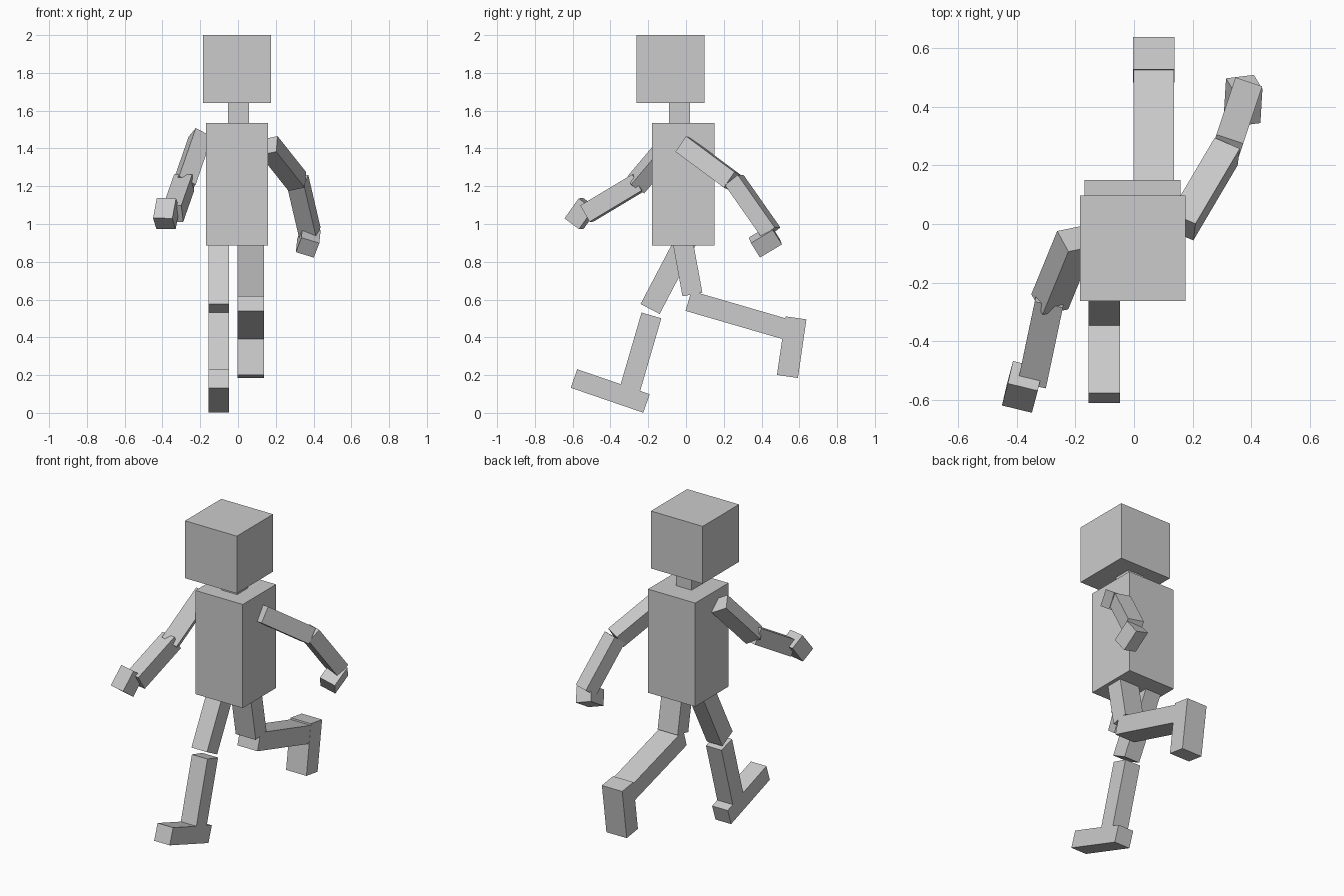
import bpy
from mathutils import Vector, Matrix

cube = bpy.data.objects.get("Cube")
if cube:
    bpy.data.objects.remove(cube, do_unlink=True)

grey = bpy.data.materials.new("light_grey")
grey.use_nodes = True
grey.diffuse_color = (0.6, 0.6, 0.6, 1)
grey.node_tree.nodes["Principled BSDF"].inputs["Base Color"].default_value = grey.diffuse_color


def beam(name, start, end, width, depth, side=(1, 0, 0)):
    """Box running from start to end, its width lying along the side direction."""
    start, end = Vector(start), Vector(end)
    axis = (end - start).normalized()
    side = Vector(side)
    side = (side - axis * side.dot(axis)).normalized()
    turn = Matrix((side, axis.cross(side), axis)).transposed().to_4x4()
    bpy.ops.mesh.primitive_cube_add(size=1)
    obj = bpy.context.object
    obj.name = name
    obj.data.materials.append(grey)
    obj.data.transform(Matrix.Diagonal((width, depth, (end - start).length, 1)))
    obj.matrix_world = Matrix.Translation((start + end) / 2) @ turn
    return obj


def leg_part(name, x, start, end, width, depth):
    """Leg box swinging only forwards and backwards; points are (y, z)."""
    beam(name, (x, *start), (x, *end), width, depth)


# Head, neck and torso
beam("head", (-0.004, -0.083, 1.64), (-0.004, -0.083, 2), 0.36, 0.36)
beam("neck", (0.002, -0.035, 1.5), (0.002, -0.035, 1.66), 0.11, 0.11)
beam("torso", (-0.005, -0.015, 0.885), (-0.005, -0.015, 1.535), 0.328, 0.33)

# Right leg, striding forward
rx = -0.101
leg_part("right_thigh", rx, (0.03, 0.97), (-0.19, 0.55), 0.108, 0.114)
leg_part("right_shin", rx, (-0.183, 0.516), (-0.31, 0.08), 0.108, 0.109)
leg_part("right_foot", rx, (-0.593, 0.182), (-0.209, 0.05), 0.108, 0.104)

# Left leg, kicked up behind
lx = 0.067
leg_part("left_thigh", lx, (-0.029, 0.97), (0.034, 0.627), 0.139, 0.107)
leg_part("left_shin", lx, (0.013, 0.593), (0.57, 0.431), 0.139, 0.11)
leg_part("left_foot", lx, (0.582, 0.503), (0.537, 0.193), 0.141, 0.112)

# Left arm, swung back
beam("left_upper_arm", (0.163, -0.009, 1.415), (0.314, 0.247, 1.225),
     0.095, 0.1, (0.085, -0.034, 0.016))
beam("left_forearm", (0.315, 0.255, 1.233), (0.38, 0.45, 0.955),
     0.096, 0.09, (0.09, -0.03, 0))
hand = Vector((0.372, 0.42, 0.91))
reach = Vector((0.007, 0.116, 0.07)) / 2
beam("left_hand", hand - reach, hand + reach, 0.1, 0.095, (0.095, 0.01, -0.03))

# Right arm, swung forward
beam("right_upper_arm", (-0.199, -0.05, 1.462), (-0.287, -0.265, 1.208),
     0.1, 0.092, (0.09, 0.023, -0.04))
beam("right_forearm", (-0.285, -0.25, 1.22), (-0.343, -0.525, 1.055),
     0.098, 0.1, (0.096, -0.02, 0))
hand = Vector((-0.38, -0.555, 1.055))
reach = Vector((-0.02, -0.075, -0.106)) / 2
beam("right_hand", hand - reach, hand + reach, 0.105, 0.097, (0.104, -0.024, 0))
